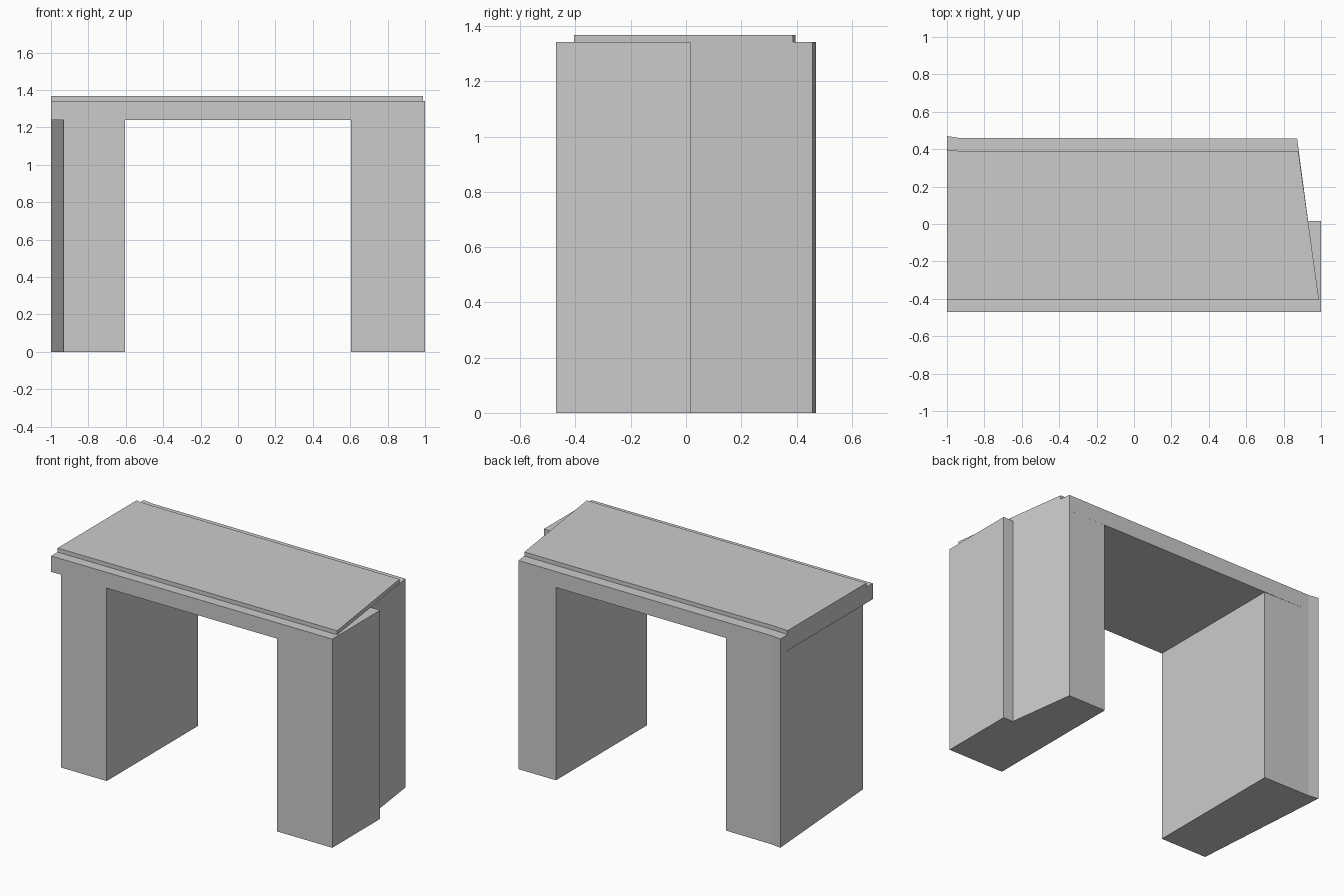
import bpy
import bmesh

if "Cube" in bpy.data.objects:
    bpy.data.objects.remove(bpy.data.objects["Cube"])


def prism(name, outline, z0, z1):
    """Extrude a plan outline (x, y), counter-clockwise, from z0 to z1."""
    bm = bmesh.new()
    base = bm.faces.new([bm.verts.new((x, y, z0)) for x, y in outline])
    ext = bmesh.ops.extrude_face_region(bm, geom=[base], use_keep_orig=True)
    top = [v for v in ext["geom"] if isinstance(v, bmesh.types.BMVert)]
    bmesh.ops.translate(bm, verts=top, vec=(0, 0, z1 - z0))
    bmesh.ops.recalc_face_normals(bm, faces=bm.faces)
    mesh = bpy.data.meshes.new(name)
    bm.to_mesh(mesh)
    bm.free()
    obj = bpy.data.objects.new(name, mesh)
    bpy.context.collection.objects.link(obj)
    return obj


FRONT, BACK = -0.47, 0.457
INNER = 0.605
LEG_TOP, BEAM_TOP, SLAB_TOP = 1.24, 1.342, 1.368

# Shared plan corners: stepped, slanted right end and flared back left corner
right_end = [(1, FRONT), (1, 0.017), (0.931, 0.017), (0.872, BACK)]
back_left = [(-0.932, 0.46), (-1, 0.47)]

# Left leg, outer face tapering in towards the front
prism("left_leg", [(-0.932, FRONT), (-INNER, FRONT), (-INNER, BACK)] + back_left,
      0, LEG_TOP)

# Right leg, stepped on its outer side
prism("right_leg", [(INNER, FRONT)] + right_end + [(INNER, BACK)], 0, LEG_TOP)

# Beam spanning both legs
prism("lintel", [(-1, FRONT)] + right_end + back_left, LEG_TOP, BEAM_TOP)

# Thin top slab, set back from the front and back edges
prism("top_slab", [(-1, -0.405), (0.989, -0.405), (0.879, 0.387),
                   (-0.91, 0.389), (-1, 0.396)], BEAM_TOP, SLAB_TOP)
